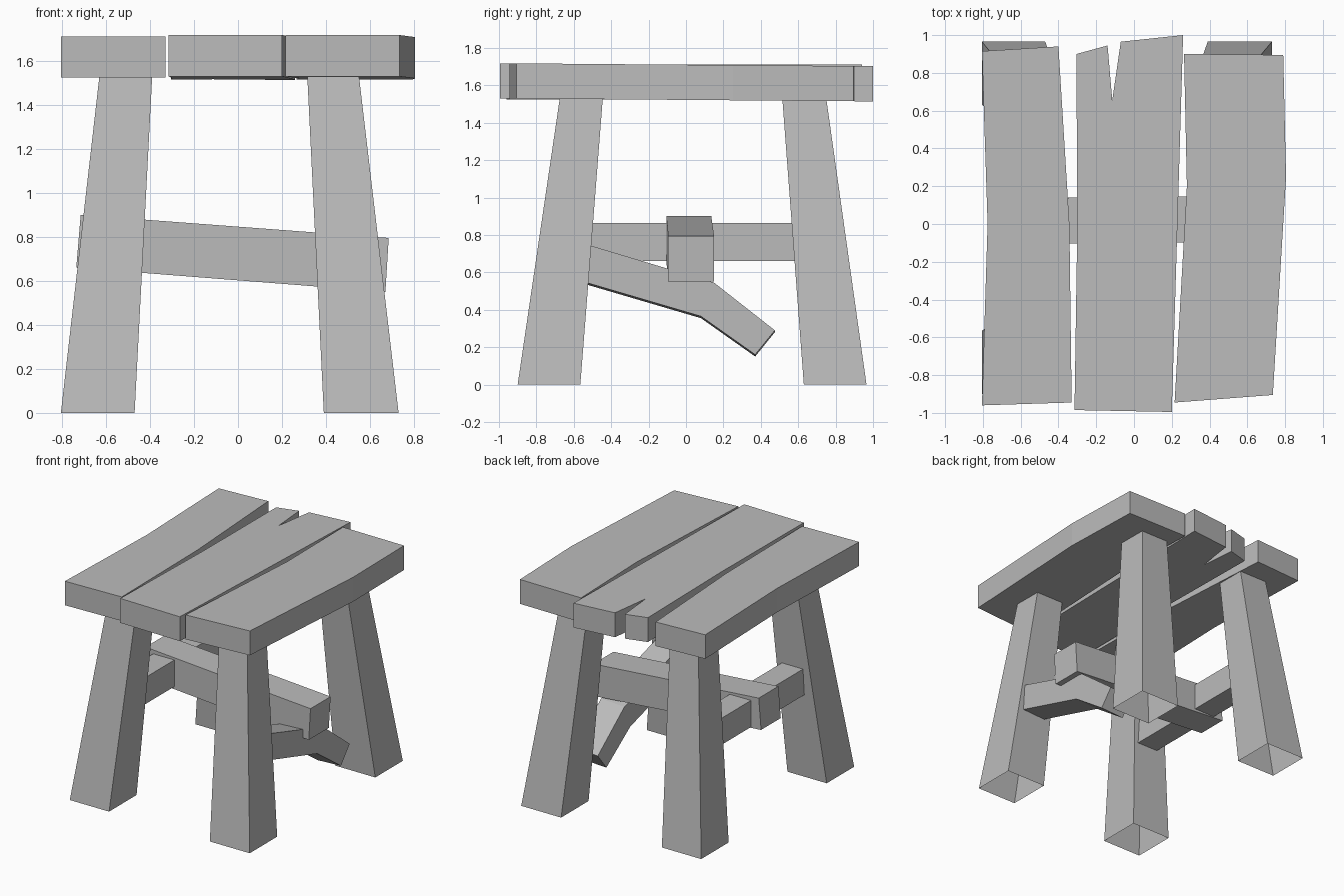
import bpy
import bmesh

cube = bpy.data.objects.get("Cube")
if cube:
    bpy.data.objects.remove(cube, do_unlink=True)

wood = bpy.data.materials.new("grey_wood")
wood.use_nodes = True
GREY = (0.5, 0.5, 0.5, 1)
wood.diffuse_color = GREY
wood.node_tree.nodes["Principled BSDF"].inputs["Base Color"].default_value = GREY


def loft(name, ring_a, ring_b, caps=True):
    """Join two matching outlines with flat sides, optionally capped."""
    bm = bmesh.new()
    a = [bm.verts.new(p) for p in ring_a]
    b = [bm.verts.new(p) for p in ring_b]
    n = len(a)
    for i in range(n):
        j = (i + 1) % n
        bm.faces.new((a[i], a[j], b[j], b[i]))
    if caps:
        bm.faces.new(a[::-1])
        bm.faces.new(b)
    bmesh.ops.recalc_face_normals(bm, faces=bm.faces)
    mesh = bpy.data.meshes.new(name)
    bm.to_mesh(mesh)
    bm.free()
    mesh.materials.append(wood)
    obj = bpy.data.objects.new(name, mesh)
    bpy.context.collection.objects.link(obj)
    return obj


def board(name, outline, bottom, top, slope):
    """Seat plank from a plan outline, dipping towards the back."""
    loft(name,
         [(x, y, bottom + slope * y) for x, y in outline],
         [(x, y, top + slope * y) for x, y in outline])


def rect(x0, x1, y0, y1, z):
    return [(x0, y0, z), (x1, y0, z), (x1, y1, z), (x0, y1, z)]


def rail(name, profile, inner, outer, drop=0.0):
    """Side rail from a (y, z) profile; drop lowers the inner face."""
    loft(name,
         [(inner, y, z - drop) for y, z in profile],
         [(outer, y, z) for y, z in profile])


# Seat planks, the middle one split at the back
board("seat_plank_right",
      [(-0.805, -0.96), (-0.33, -0.945), (-0.342, 0), (-0.40, 0.94),
       (-0.805, 0.915), (-0.775, 0)], 1.525, 1.71, 0)
board("seat_plank_middle",
      [(-0.315, -0.985), (0.20, -0.995), (0.23, 0), (0.26, 1.0),
       (-0.07, 0.965), (-0.115, 0.655), (-0.14, 0.945), (-0.305, 0.90),
       (-0.30, 0)], 1.522, 1.71, -0.008)
board("seat_plank_left",
      [(0.215, -0.945), (0.735, -0.905), (0.805, 0.25), (0.79, 0.895),
       (0.265, 0.90), (0.28, 0.2)], 1.522, 1.71, -0.008)

# Splayed, tapered legs with open feet
for side, bx, tx in (("right", (-0.805, -0.47), (-0.63, -0.39)),
                     ("left", (0.39, 0.73), (0.315, 0.55))):
    for end, by, ty in (("front", (-0.90, -0.565), (-0.675, -0.445)),
                        ("back", (0.63, 0.965), (0.515, 0.75))):
        loft(f"leg_{end}_{side}", rect(*bx, *by, 0), rect(*tx, *ty, 1.53), caps=False)

# Side rails: one whole, one snapped and hanging
rail("side_rail_right",
     [(-0.6, 0.66), (0.6, 0.66), (0.6, 0.865), (-0.6, 0.865)], -0.47, -0.65)
rail("side_rail_left_broken",
     [(-0.6, 0.565), (0.08, 0.365), (0.37, 0.16), (0.475, 0.29),
      (0.15, 0.545), (-0.6, 0.77)], 0.42, 0.62, 0.01)

# Tilted cross rail
loft("cross_rail",
     [(-0.735, -0.105, 0.66), (-0.735, 0.135, 0.66),
      (-0.715, 0.135, 0.90), (-0.715, -0.105, 0.90)],
     [(0.67, -0.095, 0.55), (0.67, 0.15, 0.55),
      (0.685, 0.15, 0.795), (0.685, -0.095, 0.795)])
